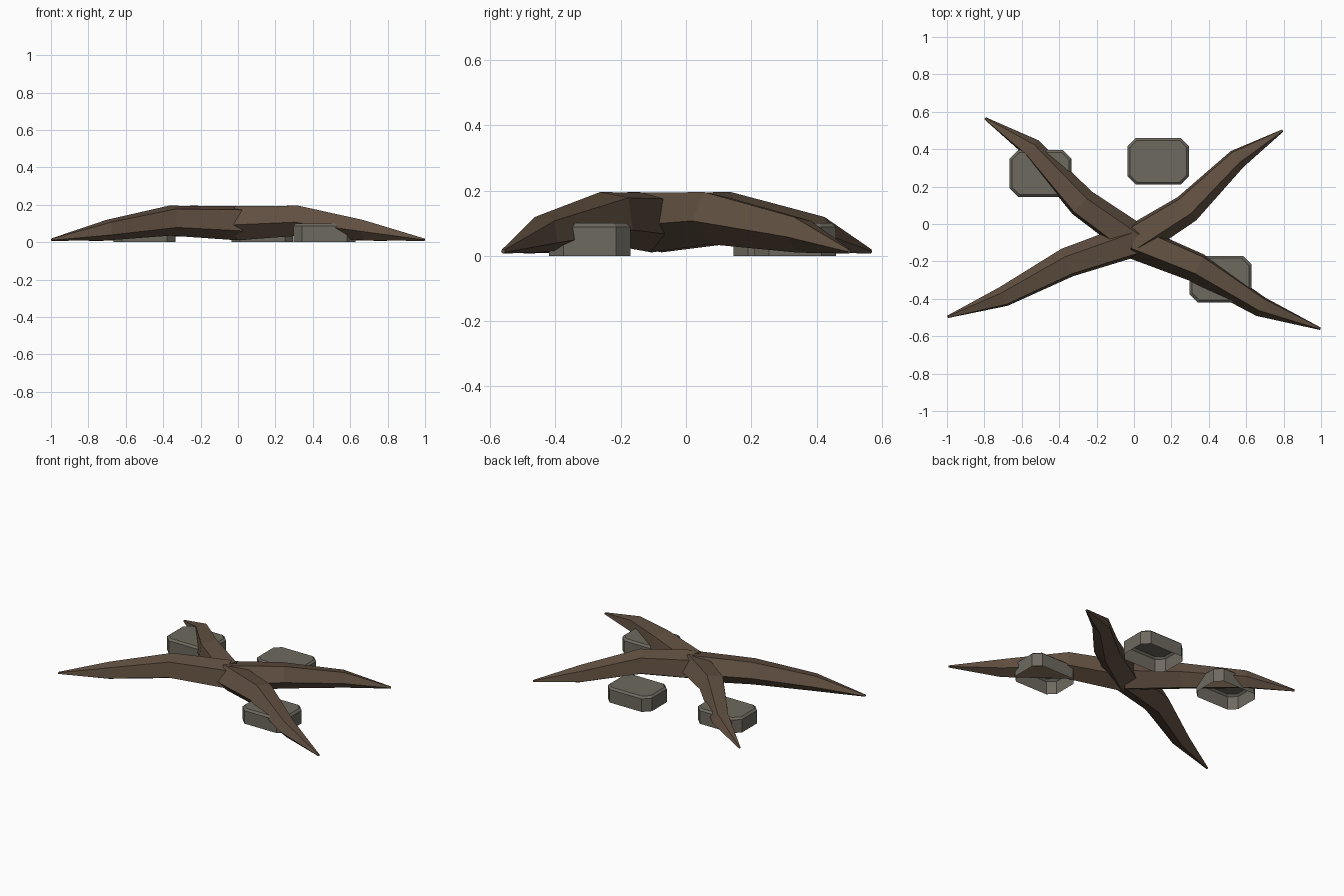
import bpy, bmesh, math
from mathutils import Vector

if "Cube" in bpy.data.objects:
    bpy.data.objects.remove(bpy.data.objects["Cube"])


def material(name, color):
    m = bpy.data.materials.new(name)
    m.diffuse_color = (*color, 1)
    m.use_nodes = True
    m.node_tree.nodes["Principled BSDF"].inputs["Base Color"].default_value = m.diffuse_color
    return m


bark = material("bark", (0.12, 0.08, 0.053))
rock = material("rock", (0.155, 0.142, 0.115))


def make_object(name, bm, mat):
    me = bpy.data.meshes.new(name)
    bm.to_mesh(me)
    bm.free()
    me.materials.append(mat)
    ob = bpy.data.objects.new(name, me)
    bpy.context.collection.objects.link(ob)
    return ob


# Roots: five-sided tapered tubes; every root shares heights and radii
HEIGHTS = (0.106, 0.119, 0.067, 0.014)
RADII = (0.097, 0.085, 0.058, 0.007)
SIDES, TURN = 5, math.radians(-8)


def root(name, path):
    pts = [Vector(p) for p in [(0, -0.09)] + path]
    bm = bmesh.new()
    rings = []
    for i, (p, z, r) in enumerate(zip(pts, HEIGHTS, RADII)):
        d = (pts[min(i + 1, 3)] - pts[max(i - 1, 0)]).normalized()
        side = Vector((d.y, -d.x))
        ring = []
        for k in range(SIDES):
            a = TURN + k * math.tau / SIDES
            q = p + side * r * math.cos(a)
            ring.append(bm.verts.new((q.x, q.y, z + r * math.sin(a))))
        rings.append(ring)
    for a, b in zip(rings, rings[1:]):
        for k in range(SIDES):
            n = (k + 1) % SIDES
            bm.faces.new((a[k], a[n], b[n], b[k]))
    bm.faces.new(rings[0][::-1])
    bm.faces.new(rings[-1])
    bmesh.ops.recalc_face_normals(bm, faces=bm.faces)
    make_object(name, bm, bark)


root("front_left_root", [(-0.355, -0.21), (-0.695, -0.39), (-0.997, -0.497)])
root("front_right_root", [(0.34, -0.23), (0.68, -0.44), (0.997, -0.56)])
root("back_left_root", [(-0.28, 0.11), (-0.55, 0.405), (-0.797, 0.565)])
root("back_right_root", [(0.28, 0.085), (0.55, 0.35), (0.795, 0.5)])


# Stones: clipped-corner blocks with a bevelled top, open underneath
def stone(name, cx, cy, w=0.165, d=0.125, clip=0.045):
    bm = bmesh.new()
    rings = []
    for z, inset in ((0, 0), (0.088, 0), (0.1, 0.013)):
        x, y = w - inset, d - inset
        c = clip - inset * 0.5
        outline = [(x, y - c), (x - c, y), (c - x, y), (-x, y - c),
                   (-x, c - y), (c - x, -y), (x - c, -y), (x, c - y)]
        rings.append([bm.verts.new((cx + u, cy + v, z)) for u, v in outline])
    for a, b in zip(rings, rings[1:]):
        for k in range(8):
            n = (k + 1) % 8
            bm.faces.new((a[k], a[n], b[n], b[k]))
    bm.faces.new(rings[-1])
    make_object(name, bm, rock)


stone("back_stone", 0.13, 0.335)
stone("left_stone", -0.5, 0.27)
stone("front_stone", 0.462, -0.295)
